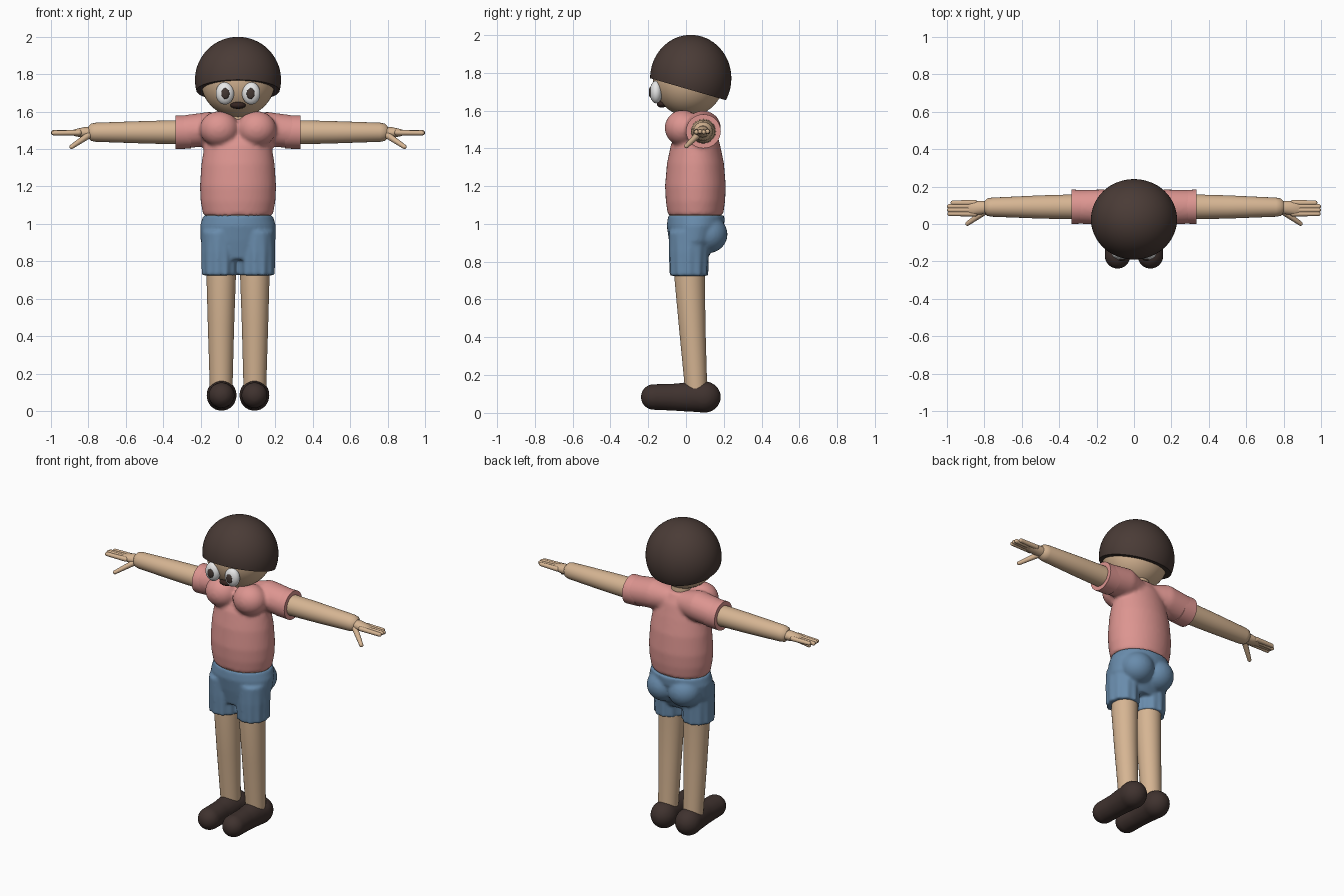
import bpy, bmesh, math
from mathutils import Matrix, Vector

if "Cube" in bpy.data.objects:
    bpy.data.objects.remove(bpy.data.objects["Cube"])


def material(name, rgb):
    m = bpy.data.materials.new(name)
    m.use_nodes = True
    m.diffuse_color = (*rgb, 1)
    bsdf = next(n for n in m.node_tree.nodes if n.type == 'BSDF_PRINCIPLED')
    bsdf.inputs["Base Color"].default_value = (*rgb, 1)
    bsdf.inputs["Roughness"].default_value = 0.7
    return m


SKIN = material("skin", (0.67, 0.46, 0.29))
SHIRT = material("shirt pink", (0.72, 0.30, 0.28))
DENIM = material("shorts blue", (0.14, 0.26, 0.41))
HAIR = material("hair brown", (0.068, 0.044, 0.037))
SHOE = material("shoe brown", (0.050, 0.032, 0.028))
WHITE = material("eye white", (0.80, 0.80, 0.80))
PUPIL = material("pupil brown", (0.055, 0.038, 0.032))
MOUTH = material("mouth dark", (0.035, 0.018, 0.015))

AXES = {'x': (Vector((0, 1, 0)), Vector((0, 0, 1))),
        'y': (Vector((1, 0, 0)), Vector((0, 0, 1))),
        'z': (Vector((1, 0, 0)), Vector((0, 1, 0)))}


def loft(bm, rings, axis, sides=40, ripple=0, folds=11):
    """Skin elliptical rings (x, y, z, ru, rv); the last ring may be rippled."""
    u, v = AXES[axis]
    loops = []
    for i, (x, y, z, ru, rv) in enumerate(rings):
        wave = ripple * i / (len(rings) - 1)
        loop = []
        for k in range(sides):
            a = math.tau * k / sides
            r = 1 + wave * math.cos(folds * a)
            loop.append(bm.verts.new(Vector((x, y, z)) + u * ru * r * math.cos(a)
                                     + v * rv * r * math.sin(a)))
        loops.append(loop)
    faces = [bm.faces.new((a[k], a[(k + 1) % sides], b[(k + 1) % sides], b[k]))
             for a, b in zip(loops, loops[1:]) for k in range(sides)]
    faces += [bm.faces.new(loops[0]), bm.faces.new(loops[-1])]
    bmesh.ops.recalc_face_normals(bm, faces=faces)


def ball(bm, centre, radii, segs=32):
    mat = Matrix.Translation(centre) @ Matrix.Diagonal((*radii, 1))
    return bmesh.ops.create_uvsphere(bm, u_segments=segs, v_segments=segs // 2,
                                     radius=1, matrix=mat)


def capsule(bm, p, q, rp, rq):
    """Convex hull round two balls."""
    tmp = bmesh.new()
    ball(tmp, p, (rp,) * 3, 16)
    ball(tmp, q, (rq,) * 3, 16)
    hull = bmesh.ops.convex_hull(tmp, input=tmp.verts[:])
    junk = [g for g in hull["geom_interior"] if isinstance(g, bmesh.types.BMVert)]
    bmesh.ops.delete(tmp, geom=junk, context='VERTS')
    me = bpy.data.meshes.new("hull")
    tmp.to_mesh(me)
    tmp.free()
    bm.from_mesh(me)
    bpy.data.meshes.remove(me)


plain = []


def finish(bm, name, mat, blend=0):
    """Make the object; blend is the voxel size used to fuse soft parts."""
    me = bpy.data.meshes.new(name)
    bm.to_mesh(me)
    bm.free()
    me.materials.append(mat)
    ob = bpy.data.objects.new(name, me)
    bpy.context.collection.objects.link(ob)
    if blend:
        rm = ob.modifiers.new("fuse", 'REMESH')
        rm.mode, rm.voxel_size, rm.use_smooth_shade = 'VOXEL', blend, True
        sm = ob.modifiers.new("soften", 'SMOOTH')
        sm.factor, sm.iterations = 0.5, 6
    else:
        plain.append(ob)
    return ob


# Head and neck
bm = bmesh.new()
ball(bm, (0, 0.015, 1.77), (0.2, 0.19, 0.2), 48)
finish(bm, "head", SKIN)
bm = bmesh.new()
loft(bm, [(0, 0.05, 1.48, 0.065, 0.06), (0, 0.04, 1.65, 0.06, 0.06)], 'z')
finish(bm, "neck", SKIN)

# Bowl of hair, sliced on a slope that drops towards the back
bm = bmesh.new()
ball(bm, (0, 0.025, 1.77), (0.23, 0.215, 0.23), 64)
cut = bmesh.ops.bisect_plane(bm, geom=bm.verts[:] + bm.edges[:] + bm.faces[:],
                             plane_co=(0, 0.02, 1.71), plane_no=(0, 0.29, 1),
                             clear_inner=True)
rim = [g for g in cut["geom_cut"] if isinstance(g, bmesh.types.BMEdge)]
bmesh.ops.edgeloop_fill(bm, edges=rim)
bmesh.ops.recalc_face_normals(bm, faces=bm.faces[:])
finish(bm, "hair", HAIR)

# Mouth
bm = bmesh.new()
ball(bm, (0, -0.128, 1.634), (0.041, 0.026, 0.019))
finish(bm, "mouth", MOUTH)

# Shirt: torso, chest and sleeves fused together
shirt = bmesh.new()
loft(shirt, [(0, 0.05, 1.045, 0.186, 0.146), (0, 0.05, 1.12, 0.2, 0.157),
             (0, 0.05, 1.2, 0.204, 0.161), (0, 0.05, 1.32, 0.196, 0.151),
             (0, 0.05, 1.42, 0.18, 0.13), (0, 0.06, 1.5, 0.15, 0.1),
             (0, 0.06, 1.565, 0.09, 0.065)], 'z')

# Shorts: hips, seat and legs fused together
shorts = bmesh.new()
loft(shorts, [(0, 0.055, 1.045, 0.186, 0.15), (0, 0.05, 0.99, 0.203, 0.152),
              (0, 0.04, 0.91, 0.2, 0.13), (0, 0.02, 0.81, 0.16, 0.09)], 'z')

for s, side in ((1, "left"), (-1, "right")):
    ball(shirt, (s * 0.1, -0.018, 1.508), (0.105, 0.095, 0.095))
    loft(shirt, [(s * 0.04, 0.08, 1.5, 0.07, 0.07), (s * 0.15, 0.09, 1.508, 0.095, 0.092),
                 (s * 0.31, 0.092, 1.49, 0.09, 0.088)], 'x')
    ball(shorts, (s * 0.075, 0.115, 0.945), (0.105, 0.105, 0.1))
    loft(shorts, [(s * 0.1, 0.02, 0.96, 0.095, 0.11), (s * 0.1, 0.015, 0.85, 0.097, 0.105),
                  (s * 0.1, 0.015, 0.725, 0.094, 0.1)], 'z', 64, 0.045)

    # Crisp sleeve cuff
    bm = bmesh.new()
    loft(bm, [(s * 0.25, 0.092, 1.492, 0.089, 0.089), (s * 0.334, 0.092, 1.49, 0.092, 0.09)], 'x')
    finish(bm, side + "_sleeve_cuff", SHIRT)

    # Arm with a rounded wrist end
    bm = bmesh.new()
    loft(bm, [(s * 0.25, 0.092, 1.49, 0.068, 0.066), (s * 0.5, 0.091, 1.49, 0.062, 0.06),
              (s * 0.76, 0.09, 1.49, 0.051, 0.051), (s * 0.785, 0.09, 1.49, 0.046, 0.046),
              (s * 0.8, 0.09, 1.49, 0.03, 0.03)], 'x')
    finish(bm, side + "_arm", SKIN)

    # Hand: palm, four fingers and a thumb
    bm = bmesh.new()
    loft(bm, [(s * 0.77, 0.09, 1.488, 0.032, 0.03), (s * 0.82, 0.087, 1.488, 0.036, 0.03),
              (s * 0.87, 0.084, 1.488, 0.038, 0.019), (s * 0.895, 0.084, 1.487, 0.03, 0.01)], 'x', 20)
    for i, tip in enumerate((0.985, 0.987, 0.987, 0.968)):
        y = 0.055 + 0.0195 * i
        capsule(bm, (s * 0.85, y, 1.488), (s * tip, y, 1.486 + 0.003 * (i % 2)), 0.015, 0.0125)
    capsule(bm, (s * 0.8, 0.065, 1.473), (s * 0.89, 0.002, 1.412), 0.018, 0.012)
    finish(bm, side + "_hand", SKIN)

    # Leg
    bm = bmesh.new()
    loft(bm, [(s * 0.09, 0.025, 0.85, 0.08, 0.082), (s * 0.09, 0.02, 0.7, 0.078, 0.08),
              (s * 0.091, 0.033, 0.45, 0.07, 0.07), (s * 0.09, 0.055, 0.1, 0.06, 0.058)], 'z')
    finish(bm, side + "_leg", SKIN)

    # Shoe: round toe running into a deeper heel
    bm = bmesh.new()
    x = s * 0.088
    ball(bm, (x, -0.168, 0.084), (0.07, 0.072, 0.069))
    ball(bm, (x, 0.095, 0.084), (0.081, 0.09, 0.084))
    loft(bm, [(x, -0.168, 0.084, 0.069, 0.068), (x, -0.06, 0.083, 0.066, 0.072),
              (x, 0.02, 0.085, 0.072, 0.079), (x, 0.1, 0.085, 0.08, 0.083)], 'y')
    finish(bm, side + "_shoe", SHOE, 0.01)

    # Eye and pupil
    bm = bmesh.new()
    ball(bm, (s * 0.07, -0.158, 1.698), (0.049, 0.034, 0.06))
    finish(bm, side + "_eye", WHITE)
    bm = bmesh.new()
    ball(bm, (s * 0.068, -0.187, 1.697), (0.022, 0.01, 0.029))
    finish(bm, side + "_pupil", PUPIL)

finish(shirt, "shirt", SHIRT, 0.011)
finish(shorts, "shorts", DENIM, 0.009)

# Bare waist showing between shirt and shorts
bm = bmesh.new()
loft(bm, [(0, 0.05, 0.98, 0.175, 0.135), (0, 0.05, 1.1, 0.18, 0.141)], 'z')
finish(bm, "waist", SKIN)

# Smooth shading with sharp rims
bpy.ops.object.select_all(action='DESELECT')
for ob in plain:
    ob.select_set(True)
bpy.context.view_layer.objects.active = plain[0]
bpy.ops.object.shade_smooth_by_angle(angle=math.radians(40))
